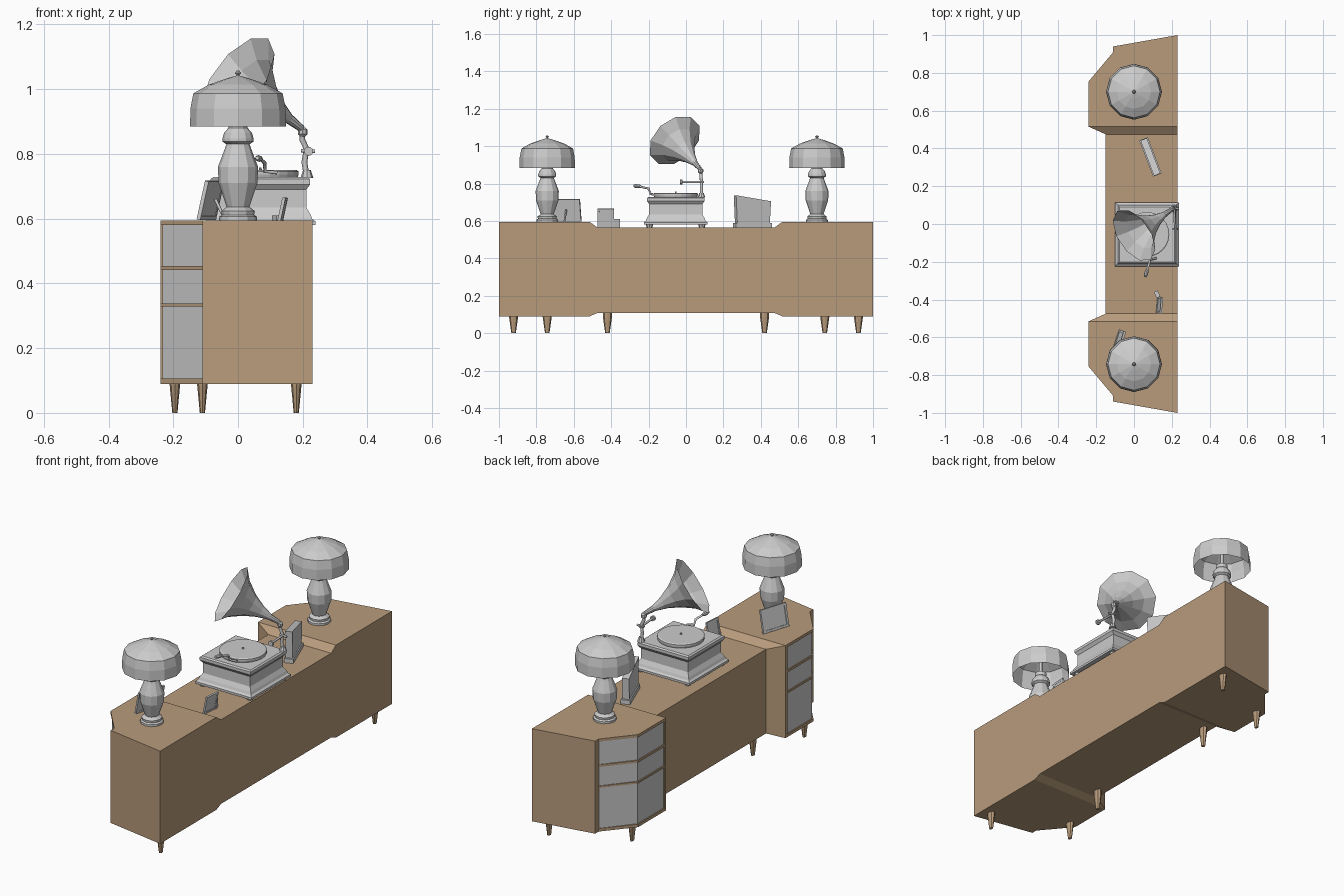
import bpy, bmesh, math
from mathutils import Vector, Matrix

if "Cube" in bpy.data.objects:
    bpy.data.objects.remove(bpy.data.objects["Cube"])

wood = bpy.data.materials.new("wood")
wood.diffuse_color = (0.48, 0.33, 0.2, 1)
wood.use_nodes = True
wood.node_tree.nodes["Principled BSDF"].inputs["Base Color"].default_value = wood.diffuse_color


def finish(name, bm, mat=None, matrix=None):
    bmesh.ops.recalc_face_normals(bm, faces=bm.faces)
    me = bpy.data.meshes.new(name)
    bm.to_mesh(me)
    bm.free()
    ob = bpy.data.objects.new(name, me)
    bpy.context.collection.objects.link(ob)
    if mat:
        me.materials.append(mat)
    if matrix:
        ob.matrix_world = matrix
    return ob


def loft(name, rings, mat=None, caps=True, matrix=None):
    bm = bmesh.new()
    vs = [[bm.verts.new(p) for p in r] for r in rings]
    n = len(vs[0])
    for a, b in zip(vs, vs[1:]):
        for i in range(n):
            bm.faces.new((a[i], a[(i + 1) % n], b[(i + 1) % n], b[i]))
    if caps:
        bm.faces.new(vs[0])
        bm.faces.new(vs[-1])
    return finish(name, bm, mat, matrix)


def prism(name, pts, z0, z1, mat=None):
    return loft(name, [[(x, y, z) for x, y in pts] for z in (z0, z1)], mat)


def lathe(name, profile, n, loc=(0, 0, 0), mat=None, caps=True, axis=None, phase=0, sy=1):
    rings = [[(r * math.cos(phase + i * math.tau / n), sy * r * math.sin(phase + i * math.tau / n), z)
              for i in range(n)] for r, z in profile]
    m = Matrix.Translation(loc)
    if axis:
        m = m @ Vector(axis).to_track_quat('Z', 'Y').to_matrix().to_4x4()
    return loft(name, rings, mat, caps, m)


def box(name, size, matrix):
    bm = bmesh.new()
    bmesh.ops.create_cube(bm, size=1, matrix=Matrix.Diagonal((*size, 1)))
    return finish(name, bm, None, matrix)


def tube(name, pts, r):
    cu = bpy.data.curves.new(name, 'CURVE')
    cu.dimensions = '3D'
    cu.bevel_depth, cu.bevel_resolution, cu.use_fill_caps = r, 1, True
    sp = cu.splines.new('POLY')
    sp.points.add(len(pts) - 1)
    for p, c in zip(sp.points, pts):
        p.co = (*c, 1)
    ob = bpy.data.objects.new(name, cu)
    bpy.context.collection.objects.link(ob)


# Lower middle body, sloping up into the end cabinets
sections = [(-.515, -.24, .09, .595), (-.475, -.15, .107, .566),
            (.475, -.15, .107, .566), (.515, -.24, .09, .595)]
loft("middle_body", [[(xf, y, z0), (.23, y, z0), (.23, y, z1), (xf, y, z1)]
                     for y, xf, z0, z1 in sections], wood)

# End cabinets: core, shelves, stile, drawers and legs
outline = [(.23, 1), (-.11, .94), (-.11, .91), (-.24, .755), (-.24, .515), (.23, .515)]
core = [(.23, 1), (-.11, .94), (-.11, .91), (-.09, .515), (.23, .515)]
front = [(-.108, .907), (-.234, .752), (-.234, .525), (-.09, .525)]
stile = [(-.24, .515), (-.24, .53), (-.09, .53), (-.09, .515)]
for s, side in ((-1, "near"), (1, "far")):
    def flip(pts):
        return [(x, s * y) for x, y in pts]
    prism(side + "_cabinet_core", flip(core), .09, .595, wood)
    prism(side + "_inner_stile", flip(stile), .09, .595, wood)
    for label, z0, z1 in (("bottom", .09, .106), ("lower_rail", .328, .338),
                          ("upper_rail", .442, .454), ("top", .58, .595)):
        prism(f"{side}_cabinet_{label}", flip(outline), z0, z1, wood)
    for i, (z0, z1) in enumerate(((.106, .328), (.338, .442), (.454, .58))):
        prism(f"{side}_drawer_{i + 1}", flip(front), z0, z1)
    for x, y in ((.18, .922), (-.195, .742), (-.11, .42)):
        lathe(side + "_leg", [(.008, 0), (.016, .085), (.016, .11)], 8, (x, s * y, 0), wood, sy=1.5)

# Two table lamps
base = [(.058, .594), (.058, .606), (.05, .612), (.052, .624), (.035, .636), (.06, .71), (.062, .76),
        (.04, .818), (.036, .83), (.048, .838), (.048, .848), (.043, .865), (.03, .88), (.03, .9), (.008, .91), (.008, 1.03)]
shade = [(.148, .884), (.147, .94), (.138, .987), (.09, 1.014), (.035, 1.033), (.004, 1.042)]
finial = [(.004, 1.036), (.004, 1.044), (.01, 1.05), (.004, 1.057)]
for y in (-.742, .7):
    lathe("lamp_base", base, 12, (0, y, 0))
    sh = lathe("lamp_shade", shade, 12, (0, y, 0), caps=False)
    lathe("lamp_finial", finial, 8, (0, y, 0))

# Gramophone case: a square stepped moulding on four feet
C = (.069, -.055)
q = math.sqrt(2)
case = [(.17, .58), (.17, .592), (.16, .6), (.155, .613), (.142, .635), (.142, .69),
        (.154, .706), (.154, .722), (.146, .728)]
lathe("gramophone_case", [(r * q, z) for r, z in case], 4, (*C, 0), phase=math.pi / 4)
for sx in (-1, 1):
    for sy in (-1, 1):
        lathe("gramophone_foot", [(.015, .564), (.02, .582)], 8, (C[0] + sx * .14, C[1] + sy * .14, 0))
lathe("turntable", [(.115, .726), (.118, .736), (.118, .746), (.112, .75)], 24, (*C, 0))
lathe("spindle", [(.005, .745), (.004, .758)], 8, (*C, 0))

# Horn with flared ten-sided mouth
E = Vector((.197, .075, .878))
M = Vector((.0, -.06, 1.03))
L = (M - E).length
lathe("horn", [(.011, 0), (.016, L * .2), (.033, L * .4), (.062, L * .62), (.105, L * .84), (.157, L)],
      10, E, caps=False, axis=M - E)
tube("horn_arm", [E + (M - E) * .08, (.2, .078, .868), (.198, .08, .845), (.212, .082, .815),
                  (.205, .083, .775), (.213, .083, .725)], .009)
lathe("arm_joint", [(.008, -.014), (.015, -.007), (.015, .007), (.008, .014)], 8, (.2, .078, .868))
lathe("arm_socket", [(.02, .726), (.012, .75)], 8, (.213, .083, 0))
tube("needle_arm", [(.212, .095, .808), (.215, .03, .808), (.218, -.02, .808)], .006)
lathe("sound_box", [(.014, -.006), (.014, .006)], 10, (.218, -.026, .808), axis=(0, 1, 0))
tube("arm_lever", [(.195, .082, .81), (.238, .08, .808)], .006)

# Winding crank
tube("crank_arm", [(.12, -.18, .742), (.084, -.19, .746), (.082, -.2, .773), (.07, -.245, .783)], .006)
lathe("crank_handle", [(.006, 0), (.01, .012), (.01, .03), (.006, .042)], 8, (.07, -.24, .784), axis=(-.25, -.95, .08))

# Thick photo stand behind the gramophone
T = Matrix.Translation
stand = T((.087, .355, 0)) @ Matrix.Rotation(math.radians(21), 4, 'Z')
box("photo_stand_base", (.048, .205, .024), stand @ T((0, 0, .577)))
prof = [(-.093, .588), (.093, .588), (.1, .705), (-.1, .737)]
loft("photo_stand_panel", [[(x, y, z) for y, z in prof] for x in (-.018, .018)], matrix=stand)


# Leaning picture frames with an inset picture and a back strut
def frame(name, loc, yaw, lean, w, h, t):
    m = T(loc) @ Matrix.Rotation(yaw, 4, 'Z') @ Matrix.Rotation(lean, 4, 'Y')
    for e in (-1, 1):
        box(name + "_side", (t, t, h), m @ T((0, e * (w - t) / 2, h / 2)))
        box(name + "_rail", (t, w, t), m @ T((0, 0, h / 2 + e * (h - t) / 2)))
    box(name + "_picture", (t * .6, w - t, h - t), m @ T((t * .1, 0, h / 2)))


frame("picture_frame", (-.098, -.635, .597), math.radians(-18), math.radians(13), .158, .122, .012)
tube("picture_frame_strut", [(-.07, -.64, .66), (-.04, -.65, .598)], .005)
frame("small_frame", (.125, -.428, .567), math.radians(-5), math.radians(12), .088, .1, .01)
box("small_frame_stand", (.022, .035, .044), T((.122, -.372, .588)) @ Matrix.Rotation(.4, 4, 'Z'))
